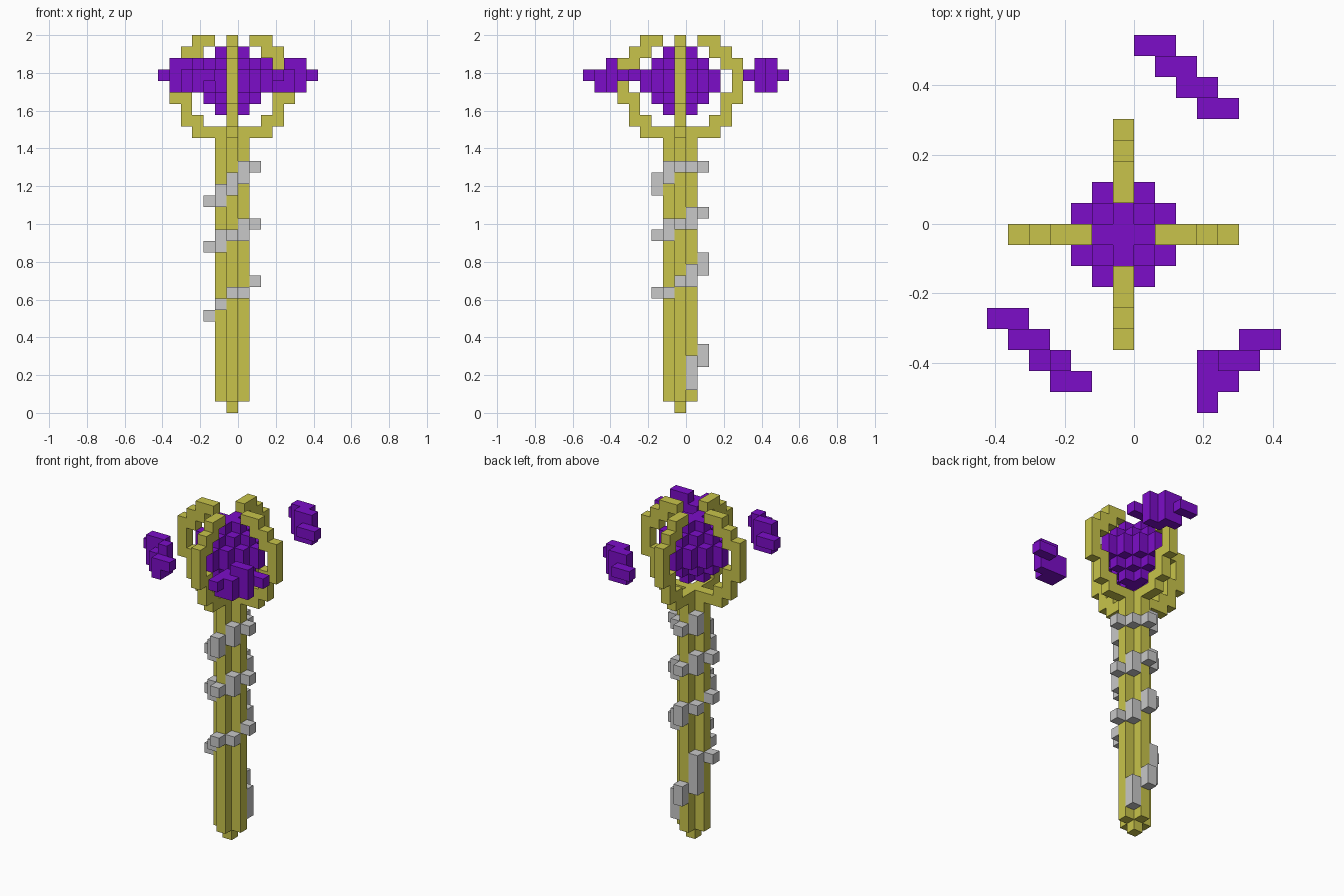
import bpy, bmesh
from mathutils import Vector

if "Cube" in bpy.data.objects:
    bpy.data.objects.remove(bpy.data.objects["Cube"])

S = 2 / 33  # block size: the model is 33 blocks tall


def material(name, rgb):
    m = bpy.data.materials.new(name)
    m.diffuse_color = (*rgb, 1)
    m.use_nodes = True
    m.node_tree.nodes["Principled BSDF"].inputs["Base Color"].default_value = m.diffuse_color
    return m


GOLD = material("gold", (0.58, 0.55, 0.07))
PURPLE = material("purple", (0.20, 0.004, 0.58))
SILVER = material("silver", (0.58, 0.58, 0.58))


def blocks(name, cells, mat):
    """Closed block skin around a set of (u, v, k) cells; u = v = 0 is the shaft axis."""
    cells = set(cells)
    bm = bmesh.new()
    for c in cells:
        centre = Vector((c[0] - 0.5, c[1] - 0.5, c[2] + 0.5))
        for axis in range(3):
            for sign in (-1, 1):
                n = [0, 0, 0]
                n[axis] = sign
                if (c[0] + n[0], c[1] + n[1], c[2] + n[2]) in cells:
                    continue
                n = Vector(n) * 0.5
                a = Vector((n.y, n.z, n.x))
                b = n.cross(a) * 2
                corners = (n + a + b, n - a + b, n - a - b, n + a - b)
                f = bm.faces.new([bm.verts.new((centre + p) * S) for p in corners])
                f.normal_update()
                if f.normal.dot(n) < 0:
                    f.normal_flip()
    bmesh.ops.remove_doubles(bm, verts=bm.verts, dist=0.0005)
    me = bpy.data.meshes.new(name)
    bm.to_mesh(me)
    bm.free()
    me.materials.append(mat)
    ob = bpy.data.objects.new(name, me)
    bpy.context.collection.objects.link(ob)


# Shaft: plus-shaped column with a one-block tip at the bottom
shaft = [(0, 0, k) for k in range(24)]
shaft += [(u, v, k) for k in range(1, 24) for u, v in ((1, 0), (-1, 0), (0, 1), (0, -1))]
blocks("shaft", shaft, GOLD)

# Head cage: two crossed open rings, as offsets from the axis per level
ring = {24: (0, 1, 2, 3), 25: (3, 4), 26: (4,), 27: (4, 5), 28: (5,),
        29: (5,), 30: (4, 5), 31: (3, 4), 32: (2, 3)}
cage = []
for k, offsets in ring.items():
    for o in offsets:
        cage += [(o, 0, k), (-o, 0, k), (0, o, k), (0, -o, k)]
blocks("head_cage", cage, GOLD)

# Gem: stepped octahedron inside the cage
gem = [(u, v, k) for k, r in zip(range(26, 32), (1, 2, 3, 3, 2, 1))
       for u in range(-3, 4) for v in range(-3, 4) if abs(u) + abs(v) <= r]
blocks("gem", gem, PURPLE)


# Floating shards: columns of (x cell, y cell, lowest level, highest level)
def shard(name, columns):
    blocks(name, [(x + 1, y + 1, k) for x, y, lo, hi in columns
                  for k in range(lo, hi + 1)], PURPLE)


shard("back_shard", [(0, 8, 29, 29), (1, 8, 29, 29), (1, 7, 28, 30), (2, 7, 28, 30),
                     (2, 6, 28, 30), (3, 6, 28, 30), (3, 5, 29, 29), (4, 5, 29, 29)])
shard("left_shard", [(-7, -5, 29, 29), (-6, -5, 29, 29), (-6, -6, 28, 30), (-5, -6, 28, 30),
                     (-5, -7, 28, 29), (-4, -7, 28, 30), (-4, -8, 28, 29), (-3, -8, 29, 29)])
shard("right_shard", [(6, -6, 29, 29), (5, -6, 29, 29), (5, -7, 28, 30), (4, -7, 28, 30),
                      (3, -7, 28, 29), (4, -8, 28, 29), (3, -8, 28, 29), (3, -9, 29, 29)])

# Spiral: ribbon climbing around the shaft through eight positions per turn
around = [(1, 1), (0, 2), (-1, 1), (-2, 0), (-1, -1), (0, -2), (1, -1), (2, 0)]
levels = [(2, 4), (4, 5), (5, 8), (8, 8), (9, 9), (10, 10), (10, 10), (11, 11),
          (11, 12), (12, 13), (13, 13), (14, 14), (14, 15), (15, 15), (15, 16), (16, 16),
          (16, 17), (17, 17), (17, 18), (18, 18), (18, 19), (19, 20), (20, 21), (21, 21),
          (21, 21), (21, 21), (21, 22)]
# rise anticlockwise seen from above
spiral = [(*around[i % 8], k) for i, (lo, hi) in enumerate(levels) for k in range(lo, hi + 1)]
blocks("spiral_ribbon", spiral, SILVER)
